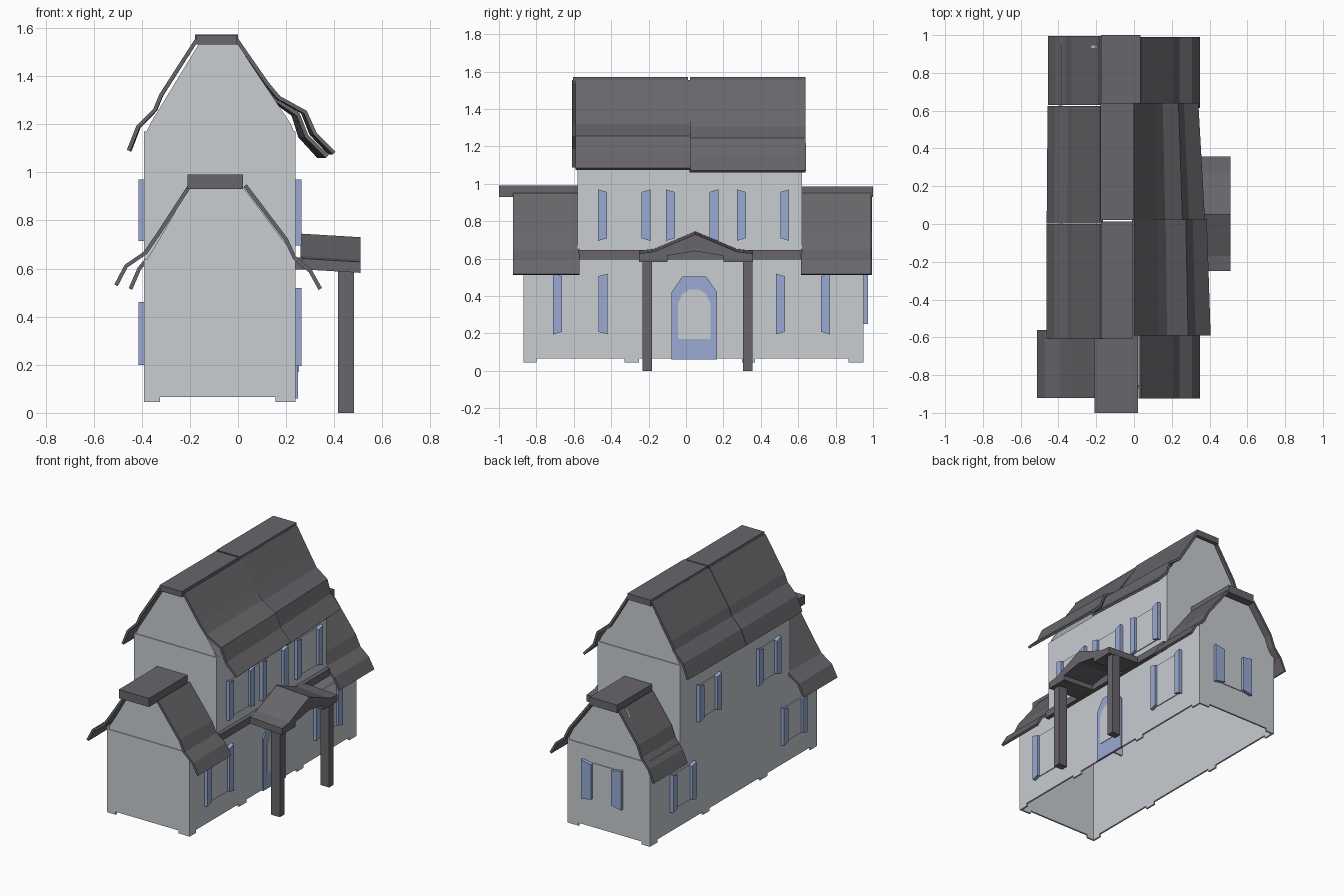
import bpy, bmesh

if "Cube" in bpy.data.objects:
    bpy.data.objects.remove(bpy.data.objects["Cube"])


def material(name, rgb):
    m = bpy.data.materials.new(name)
    m.diffuse_color = (*rgb, 1)
    m.use_nodes = True
    m.node_tree.nodes["Principled BSDF"].inputs["Base Color"].default_value = m.diffuse_color
    return m


WALL = material("pale grey wall", (0.58, 0.61, 0.64))
ROOF = material("dark roof grey", (0.14, 0.133, 0.146))
BLUE = material("shutter blue", (0.32, 0.40, 0.65))


def finish(name, bm, mat):
    bmesh.ops.recalc_face_normals(bm, faces=bm.faces[:])
    me = bpy.data.meshes.new(name)
    bm.to_mesh(me)
    bm.free()
    me.materials.append(mat)
    ob = bpy.data.objects.new(name, me)
    bpy.context.collection.objects.link(ob)
    return ob


def prism(name, pts, axis, a, b, mat):
    """Extrude a 2D outline along x (points are y,z) or y (points are x,z)."""
    bm = bmesh.new()
    rings = []
    for d in (a, b):
        rings.append([bm.verts.new((d, u, v) if axis == 'x' else (u, d, v)) for u, v in pts])
    bm.faces.new(rings[0])
    bm.faces.new(rings[1][::-1])
    n = len(pts)
    for i in range(n):
        j = (i + 1) % n
        bm.faces.new((rings[0][i], rings[0][j], rings[1][j], rings[1][i]))
    return finish(name, bm, mat)


def box(name, x, y, z, mat):
    return prism(name, [(x[0], z[0]), (x[1], z[0]), (x[1], z[1]), (x[0], z[1])], 'y', *y, mat)


def roof_sheet(name, prof, y0, y1, skew=0.0):
    """Thin kinked roof sheet; skew slides the far eave sideways."""
    bm = bmesh.new()
    n = len(prof)
    rows = [[bm.verts.new((x + k * skew * i / (n - 1), y, z)) for i, (x, z) in enumerate(prof)]
            for k, y in ((0, y0), (1, y1))]
    for i in range(n - 1):
        bm.faces.new((rows[0][i], rows[0][i + 1], rows[1][i + 1], rows[1][i]))
    ob = finish(name, bm, ROOF)
    mod = ob.modifiers.new("thickness", 'SOLIDIFY')
    mod.thickness = 0.016
    mod.offset = 0
    return ob


def window(name, axis, p, s, c0, c1, z0, z1, w=0.048):
    """Thin pane with a shutter on both sides, on the wall plane p facing s."""
    prism(name + "_pane", [(c0 + w, z0 + .01), (c1 - w, z0 + .01), (c1 - w, z1 - .01), (c0 + w, z1 - .01)],
          axis, p - s * .002, p + s * .006, WALL)
    t = 0.014
    for side, outer, inner in (("a", c0, c0 + w), ("b", c1, c1 - w)):
        prism(f"{name}_shutter_{side}", [(outer, z0), (inner, z0 + t), (inner, z1 - t), (outer, z1)],
              axis, p - s * .005, p + s * .024, BLUE)


XL, XR, YF, YB = -0.39, 0.24, -0.87, 0.95   # wing walls
MF, MB = -0.58, 0.62                        # upper storey ends
T = 0.012

# Long side walls with small feet; the floor stays open
feet = [(YF, -0.80), (-0.33, -0.25), (0.30, 0.37), (0.87, YB)]
base = []
for a, b in feet:
    base += [(a, .065), (a, .045), (b, .045), (b, .065)]
base = base[1:-1]
long_wall = base + [(YB, .64), (MB, .64), (MB, 1.17), (MF, 1.17), (MF, .64), (YF, .64)]
prism("right_wall", long_wall, 'x', XR - T, XR, WALL)
prism("left_wall", long_wall, 'x', XL, XL + T, WALL)

# End walls of the low wings, gables set back a little
end = [(XL, .045), (-.325, .045), (-.325, .065), (.155, .065), (.155, .045), (XR, .045), (XR, .62), (XL, .62)]
wing_gable = [(XL, .62), (XR, .62), (.20, .70), (.02, .94), (-.20, .94), (-.34, .70)]
main_gable = [(XL, 1.15), (XR, 1.15), (.22, 1.20), (0, 1.53), (-.165, 1.53), (-.36, 1.21)]
upper_end = [(XL, .55), (XR, .55), (XR, 1.17), (XL, 1.17)]
for tag, s, yw, ym in (("front", 1, YF, MF), ("back", -1, YB, MB)):
    prism(tag + "_wing_wall", end, 'y', yw, yw + s * T, WALL)
    prism(tag + "_wing_gable", wing_gable, 'y', yw + s * .006, yw + s * (T + .006), WALL)
    prism(tag + "_upper_wall", upper_end, 'y', ym, ym + s * T, WALL)
    prism(tag + "_upper_gable", main_gable, 'y', ym + s * .006, ym + s * (T + .006), WALL)

# Main roof: two sheets a side plus ridge caps
roof_sheet("main_roof_right_front",
           [(-.005, 1.55), (.12, 1.37), (.17, 1.31), (.28, 1.25), (.32, 1.16), (.40, 1.08)], -.59, .025, -.02)
roof_sheet("main_roof_right_back",
           [(-.005, 1.55), (.11, 1.37), (.16, 1.30), (.25, 1.24), (.285, 1.15), (.37, 1.065)], .02, .64, -.035)
left_main = [(-.172, 1.55), (-.32, 1.32), (-.345, 1.26), (-.415, 1.19), (-.455, 1.09)]
roof_sheet("main_roof_left_front", left_main, -.61, 0)
roof_sheet("main_roof_left_back", left_main, .003, .625, .005)
box("main_ridge_front", (-.175, -.005), (-.605, .012), (1.53, 1.57), ROOF)
box("main_ridge_back", (-.178, 0), (.022, .64), (1.53, 1.572), ROOF)

# Wing roofs
wing_right = [(.03, .945), (.20, .72), (.235, .645), (.30, .59), (.342, .515)]
roof_sheet("front_wing_roof_right", wing_right, -.925, -.57)
roof_sheet("back_wing_roof_right", wing_right, .615, .99)
roof_sheet("front_wing_roof_left",
           [(-.20, .945), (-.33, .745), (-.385, .665), (-.465, .61), (-.507, .53)], -.92, -.56)
roof_sheet("back_wing_roof_left",
           [(-.18, .945), (-.325, .745), (-.355, .665), (-.41, .60), (-.447, .515)], .63, .995)
box("front_wing_ridge", (-.21, .02), (-1, -.58), (.93, .99), ROOF)
box("back_wing_ridge", (-.175, .035), (.62, 1), (.93, .985), ROOF)

# Windows on the right (door) side
for i, c in enumerate((-.47, -.107, .272)):
    window(f"right_upper_window_{i}", 'x', XR, 1, c, c + .28, .695, .97)
for i, c in enumerate((-.71, .48)):
    window(f"right_lower_window_{i}", 'x', XR, 1, c, c + .29, .195, .52)
# Windows on the left side and on the back wing end
for i, (c0, c1) in enumerate(((.20, .44), (-.45, -.21))):
    window(f"left_upper_window_{i}", 'x', XL, -1, c0, c1, .715, .97)
for i, (c0, c1) in enumerate(((.475, .73), (-.735, -.48))):
    window(f"left_lower_window_{i}", 'x', XL, -1, c0, c1, .20, .46)
window("back_end_window", 'y', YB, 1, -.185, .12, .25, .52, .075)

# Door with arched pane
prism("door", [(-.078, .06), (.167, .06), (.167, .42), (.108, .503), (-.02, .503), (-.078, .42)],
      'x', XR - .004, XR + .009, BLUE)
prism("door_pane", [(-.043, .17), (.13, .17), (.13, .36), (.108, .41), (.07, .435),
                    (.017, .435), (-.02, .41), (-.043, .36)], 'x', XR + .005, XR + .013, WALL)

# Porch: band on the wall, gabled roof dipping outward, two posts
box("wall_band", (.22, .268), (-.575, .62), (.595, .645), ROOF)
porch = prism("porch_roof", [(-.25, .597), (-.25, .642), (-.17, .652), (.05, .745), (.27, .652), (.357, .642),
                             (.357, .597), (.20, .597), (.20, .63), (.05, .655), (-.10, .63), (-.10, .597)],
              'x', .26, .51, ROOF)
for v in porch.data.vertices:
    v.co.z -= 0.06 * (v.co.x - .26)
for tag, y in (("front", -.232), ("back", .305)):
    box(tag + "_porch_post", (.415, .482), (y, y + .05), (0, .61), ROOF)
